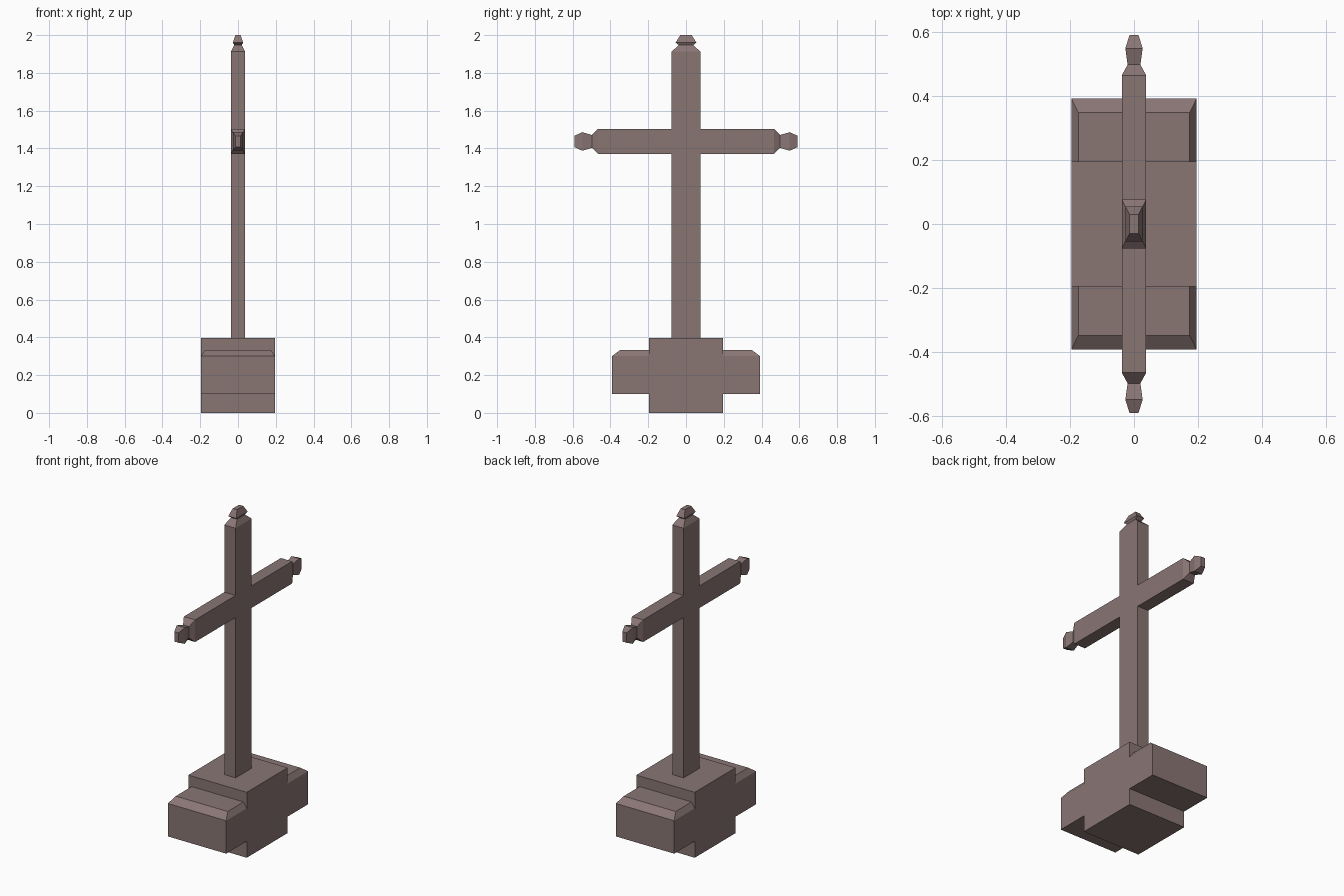
import bpy
import bmesh

if "Cube" in bpy.data.objects:
    bpy.data.objects.remove(bpy.data.objects["Cube"])

stone = bpy.data.materials.new("stone")
stone.diffuse_color = (0.25, 0.18, 0.175, 1)
stone.use_nodes = True
stone.node_tree.nodes["Principled BSDF"].inputs["Base Color"].default_value = stone.diffuse_color


def loft(name, sections, place=lambda x, v, t: (x, v, t), mirror_y=False):
    """Skin rectangles (t, half width, v low, v high) into a closed solid."""
    bm = bmesh.new()
    rings = []
    for t, hx, lo, hi in sections:
        corners = [(-hx, lo), (hx, lo), (hx, hi), (-hx, hi)]
        rings.append([bm.verts.new(place(x, v, t)) for x, v in corners])
    for a, b in zip(rings, rings[1:]):
        for i in range(4):
            j = (i + 1) % 4
            bm.faces.new((a[i], a[j], b[j], b[i]))
    bm.faces.new(rings[0])
    bm.faces.new(rings[-1])
    bmesh.ops.recalc_face_normals(bm, faces=bm.faces)
    mesh = bpy.data.meshes.new(name)
    bm.to_mesh(mesh)
    bm.free()
    mesh.materials.append(stone)
    ob = bpy.data.objects.new(name, mesh)
    bpy.context.collection.objects.link(ob)
    if mirror_y:
        mod = ob.modifiers.new("mirror", 'MIRROR')
        mod.use_axis = (False, True, False)
        mod.use_mirror_merge = False
    return ob


# Central plinth block
B = 0.196
loft("base_block", [(0, B, -B, B), (0.397, B, -B, B)])

# Bevelled blocks at both ends of the plinth
loft("base_wings", [(0.1, B, B, 0.393), (0.3, B, B, 0.393),
                    (0.333, 0.174, B, 0.348)], mirror_y=True)

# Upright post with its pointed finial
loft("post", [(0.397, 0.038, -0.077, 0.077), (1.912, 0.038, -0.077, 0.077),
              (1.947, 0.02, -0.038, 0.038), (1.96, 0.027, -0.055, 0.055),
              (2.0, 0.014, -0.03, 0.03)])

# Cross arms with matching finials
ARM_Z = 1.437
loft("arms", [(0.077, 0.038, -0.067, 0.067), (0.465, 0.038, -0.067, 0.067),
              (0.498, 0.02, -0.034, 0.034), (0.549, 0.027, -0.049, 0.049),
              (0.591, 0.014, -0.03, 0.03)],
     place=lambda x, v, t: (x, t, ARM_Z + v), mirror_y=True)
